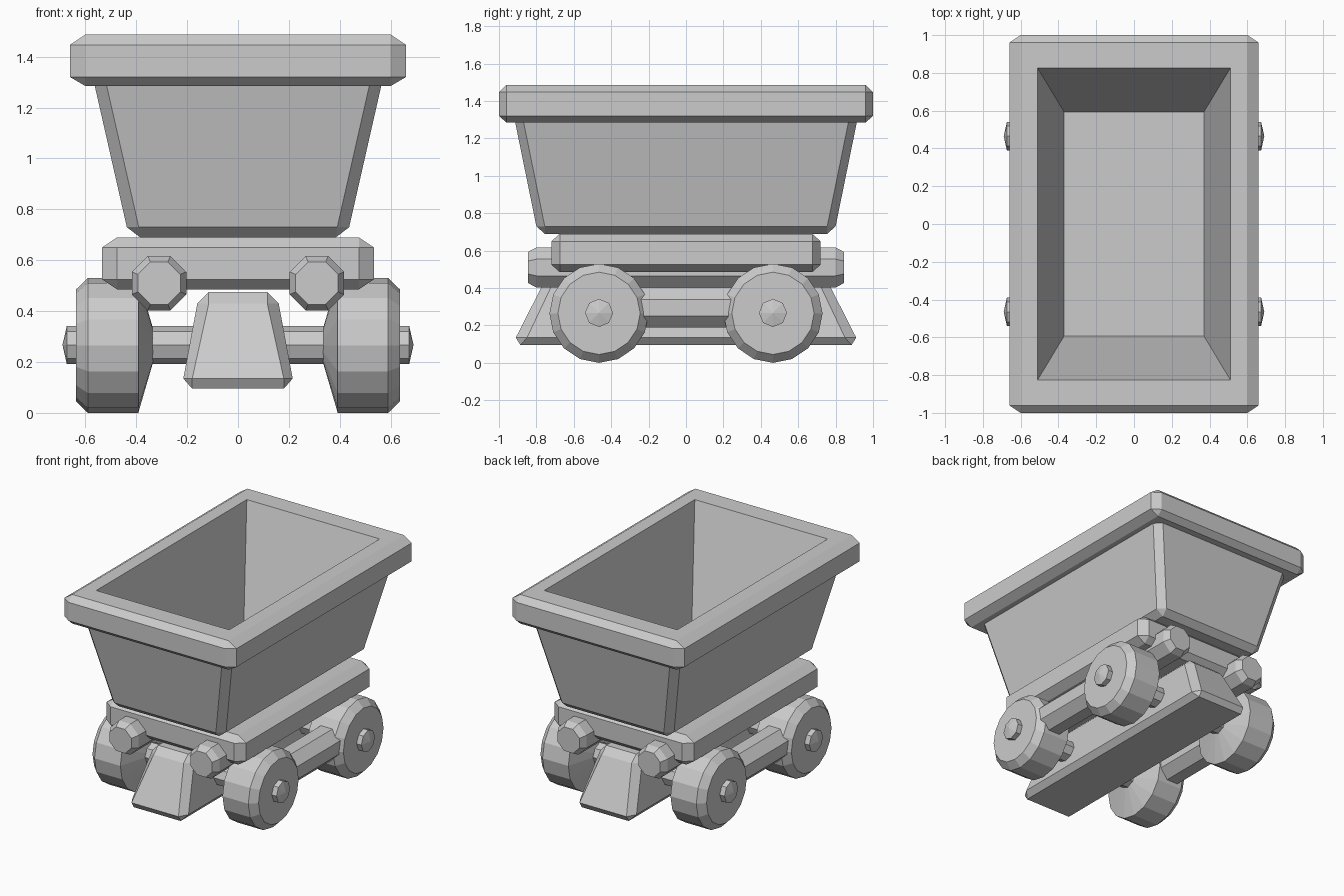
import bpy, bmesh
from math import pi, cos, sin

if "Cube" in bpy.data.objects:
    bpy.data.objects.remove(bpy.data.objects["Cube"])


def loft(name, rings):
    """Skin a stack of equal-length rings, cap both ends, merge collapsed corners."""
    bm = bmesh.new()
    loops = [[bm.verts.new(p) for p in ring] for ring in rings]
    n = len(loops[0])
    for a, b in zip(loops, loops[1:]):
        for i in range(n):
            j = (i + 1) % n
            bm.faces.new((a[i], a[j], b[j], b[i]))
    bm.faces.new(loops[0])
    bm.faces.new(loops[-1])
    bmesh.ops.remove_doubles(bm, verts=bm.verts, dist=0.0005)
    bmesh.ops.recalc_face_normals(bm, faces=bm.faces)
    mesh = bpy.data.meshes.new(name)
    bm.to_mesh(mesh)
    bm.free()
    obj = bpy.data.objects.new(name, mesh)
    bpy.context.collection.objects.link(obj)
    return obj


def rect(x, y, z, cx=0, cy=0):
    """Rectangle ring with chamfered corners (half sizes x, y)."""
    half = [(x - cx, -y), (x, cy - y), (x, y - cy), (x - cx, y)]
    return [(px, py, z) for px, py in half] + [(-px, -py, z) for px, py in half]


def turned(name, profile, sides, axis, centre, phase=0.0):
    """Turn a (position, radius) profile around the x or y axis."""
    rings = []
    for t, r in profile:
        ring = []
        for i in range(sides):
            a = 2 * pi * (i + phase) / sides
            u, v = r * cos(a), r * sin(a)
            off = (t, u, v) if axis == 'x' else (u, t, v)
            ring.append(tuple(c + o for c, o in zip(centre, off)))
        rings.append(ring)
    return loft(name, rings)


# Hopper: tapered tub, heavy rim and sloped interior in one skin
loft("hopper", [
    rect(.385, .755, .69),
    rect(.437, .80, .73, .047, .045),
    rect(.563, .913, 1.285, .047, .045),
    rect(.60, .96, 1.285),
    rect(.66, 1.0, 1.32, .06, .04),
    rect(.66, 1.0, 1.447, .06, .04),
    rect(.60, .96, 1.487),
    rect(.51, .825, 1.487),
    rect(.37, .593, .77),
])

# Chassis plate under the tub
loft("chassis_plate", [
    rect(.475, .675, .485),
    rect(.535, .72, .525, .06, .045),
    rect(.535, .72, .65, .06, .045),
    rect(.475, .675, .69),
])

# Central keel beam, wider and longer at the bottom
loft("keel_beam", [
    rect(.18, .885, .095),
    rect(.215, .91, .135, .035, .06),
    rect(.16, .76, .43, .045, .05),
    rect(.115, .71, .475),
])

K = 1 / cos(pi / 8)  # octagon corner radius from flat distance
for side, s in (("left", -1), ("right", 1)):
    # Buffer rods running the whole length
    turned(f"buffer_rod_{side}",
           [(-.845, .083 * K), (-.80, .107 * K), (.80, .107 * K), (.845, .083 * K)],
           8, 'y', (s * .31, 0, .51), .5)
    # Bars linking front and rear wheels
    turned(f"wheel_bar_{side}", [(-.42, .107 * K), (.42, .107 * K)],
           8, 'y', (s * .51, 0, .295), .5)

for end, y in (("front", -.465), ("rear", .465)):
    # Axle with pointed ends
    turned(f"{end}_axle", [(-.69, 0), (-.673, .075), (.673, .075), (.69, 0)],
           8, 'x', (0, y, .267))
    # Wheels with bevelled outer face and coned inner face
    for side, s in (("left", -1), ("right", 1)):
        turned(f"{end}_wheel_{side}",
               [(s * .335, .07), (s * .392, .265), (s * .59, .265), (s * .637, .22)],
               16, 'x', (0, y, .265))
